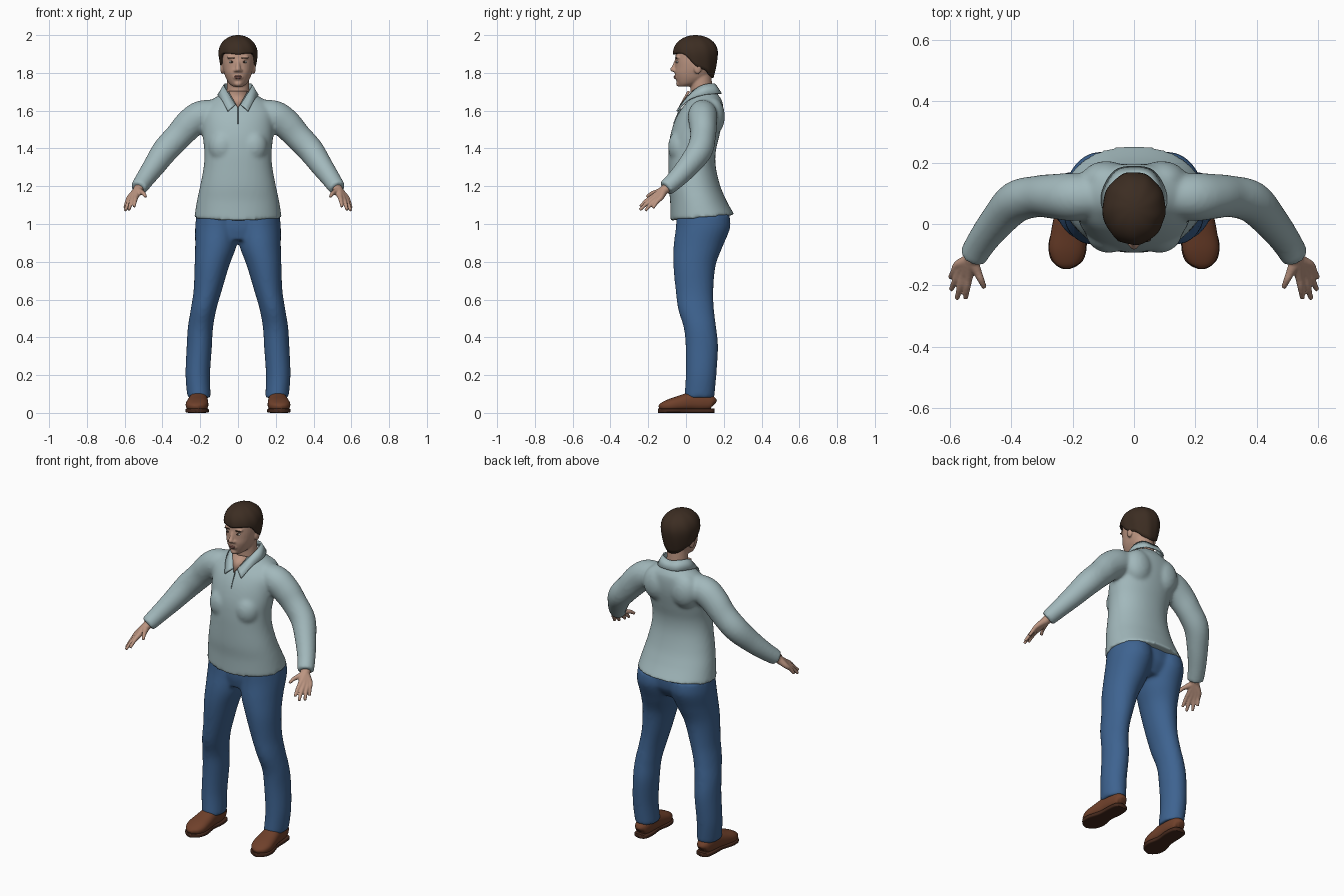
import bpy, bmesh, math
from mathutils import Vector, Matrix

if "Cube" in bpy.data.objects:
    bpy.data.objects.remove(bpy.data.objects["Cube"])


def material(name, *rgb):
    m = bpy.data.materials.new(name)
    m.use_nodes = True
    m.diffuse_color = (*rgb, 1)
    m.node_tree.nodes["Principled BSDF"].inputs["Base Color"].default_value = (*rgb, 1)
    return m


SHIRT = material("pale blue cotton", .36, .48, .50)
SEAM = material("shirt seam", .16, .22, .23)
DENIM = material("blue denim", .048, .125, .28)
SKIN = material("skin", .50, .30, .22)
LIP = material("lips", .36, .16, .13)
HAIR = material("dark brown hair", .045, .026, .016)
LEATHER = material("brown leather", .16, .052, .024)
SOLE = material("dark sole", .06, .022, .012)
WHITE = material("eye white", .6, .58, .54)
IRIS = material("dark iris", .03, .018, .012)


def smooth_rows(rows, n=5):
    """Catmull-Rom curve through rows of numbers."""
    ext = [rows[0], *rows, rows[-1]]
    out = []
    for i in range(len(rows) - 1):
        group = ext[i:i + 4]
        for k in range(n):
            t = k / n
            out.append([b + .5 * t * (c - a + t * (2*a - 5*b + 4*c - d + t * (3*(b - c) + d - a)))
                        for a, b, c, d in zip(*group)])
    return out + [list(rows[-1])]


def loft(bm, rows, flat=False, side=1, power=2, count=32):
    """Closed loft; a row is x, y, z, half width, half depth."""
    rows = smooth_rows(rows)
    rings = []
    for i, (x, y, z, a, b) in enumerate(rows):
        u, v = Vector((1, 0, 0)), Vector((0, 1, 0))
        if not flat:
            t = Vector(rows[min(i + 1, len(rows) - 1)][:3]) - Vector(rows[max(i - 1, 0)][:3])
            u = t.cross(Vector((0, 0, 1))).normalized()
            v = u.cross(t).normalized()
        ring = []
        for k in range(count):
            ang = math.tau * k / count
            c, s = math.cos(ang), math.sin(ang)
            p = (Vector((x, y, z)) + u * a * math.copysign(abs(c) ** (2 / power), c)
                 + v * b * math.copysign(abs(s) ** (2 / power), s))
            ring.append(bm.verts.new((p.x * side, p.y, p.z)))
        rings.append(ring)
    for r, q in zip(rings, rings[1:]):
        for k in range(count):
            j = (k + 1) % count
            bm.faces.new((r[k], r[j], q[j], q[k]))
    bm.faces.new(rings[0])
    bm.faces.new(rings[-1])


def ball(bm, centre, radii):
    bmesh.ops.create_uvsphere(bm, u_segments=24, v_segments=14, radius=1,
                              matrix=Matrix.Translation(centre) @ Matrix.Diagonal((*radii, 1)))


def pair(bm, centre, radii):
    for s in (1, -1):
        ball(bm, (centre[0] * s, *centre[1:]), radii)


def finish(name, bm, mat, voxel=0, relax=6):
    """Make the object; a voxel size fuses overlapping forms into one skin."""
    bmesh.ops.recalc_face_normals(bm, faces=bm.faces)
    me = bpy.data.meshes.new(name)
    bm.to_mesh(me)
    bm.free()
    me.materials.append(mat)
    for p in me.polygons:
        p.use_smooth = True
    ob = bpy.data.objects.new(name, me)
    bpy.context.collection.objects.link(ob)
    if voxel:
        fuse = ob.modifiers.new("Fuse", "REMESH")
        fuse.mode = "VOXEL"
        fuse.voxel_size = voxel
        fuse.use_smooth_shade = True
        soft = ob.modifiers.new("Soften", "SMOOTH")
        soft.factor = .5
        soft.iterations = relax
    return ob


# Shirt: torso, shoulder blades, chest and sleeves
bm = bmesh.new()
loft(bm, [(0, .088, 1.033, .232, .17), (0, .066, 1.12, .218, .15), (0, .045, 1.2, .201, .137),
          (0, .032, 1.3, .182, .126), (0, .032, 1.38, .178, .125), (0, .045, 1.46, .186, .13),
          (0, .065, 1.54, .19, .127), (0, .083, 1.6, .188, .114), (0, .1, 1.65, .15, .092),
          (0, .1, 1.685, .095, .07), (0, .097, 1.705, .07, .058)], flat=True, power=2.15, count=48)
for v in bm.verts:
    if v.co.z < 1.12:
        v.co.z += (v.co.y - .088) * (1.12 - v.co.z)
pair(bm, (.09, .142, 1.57), (.085, .064, .1))
pair(bm, (.082, -.028, 1.41), (.075, .067, .09))
for s in (1, -1):
    loft(bm, [(.1, .09, 1.6, .06, .06), (.19, .088, 1.575, .078, .08), (.255, .09, 1.53, .074, .08),
              (.315, .09, 1.465, .068, .073), (.385, .072, 1.39, .068, .07), (.445, .01, 1.305, .058, .06),
              (.495, -.055, 1.235, .05, .05), (.527, -.108, 1.188, .046, .044)], side=s)
finish("shirt", bm, SHIRT, .01, 8)

# Folded collar from an upper and a lower edge
edges = [[(0, .156, 1.735), (.05, .142, 1.742), (.073, .09, 1.735), (.056, .034, 1.70), (.014, -.024, 1.632)],
         [(0, .186, 1.69), (.065, .17, 1.69), (.105, .09, 1.683), (.085, .01, 1.655), (.054, -.048, 1.597)]]
bm = bmesh.new()
lines = []
for half in edges:
    mirrored = [(-x, y, z) for x, y, z in half[:0:-1]]
    lines.append([bm.verts.new(p) for p in smooth_rows(mirrored + half)])
top, low = lines
for i in range(len(top) - 1):
    bm.faces.new((top[i], top[i + 1], low[i + 1], low[i]))
collar = finish("collar", bm, SHIRT)
thick = collar.modifiers.new("Thickness", "SOLIDIFY")
thick.thickness = .008
thick.offset = 0

# Open neckline and front seam
bm = bmesh.new()
bm.faces.new([bm.verts.new(p) for p in
              ((-.05, .022, 1.70), (0, -.036, 1.612), (.05, .022, 1.70), (0, .012, 1.70))])
neckline = finish("open_neckline", bm, SKIN)
neckline.modifiers.new("Thickness", "SOLIDIFY").thickness = .006
bm = bmesh.new()
loft(bm, [(0, -.028, 1.612, .002, .004), (0, -.046, 1.575, .002, .004), (0, -.064, 1.53, .002, .004)], count=8)
finish("front_seam", bm, SEAM)

# Trousers: hips and two legs
bm = bmesh.new()
loft(bm, [(0, .07, .915, .16, .1), (0, .085, .98, .21, .128), (0, .088, 1.06, .212, .13)], flat=True)
for s in (1, -1):
    loft(bm, [(.206, .07, .08, .062, .08), (.213, .08, .2, .065, .081), (.205, .084, .35, .067, .086),
              (.199, .074, .45, .067, .086), (.182, .053, .55, .068, .095), (.16, .045, .65, .075, .1),
              (.138, .045, .78, .092, .112), (.118, .064, .88, .109, .13), (.11, .09, .98, .117, .144),
              (.11, .09, 1.05, .11, .14)], flat=True, side=s)
finish("trousers", bm, DENIM, .01, 6)

# Shoes with flat soles
for s, label in ((1, "left"), (-1, "right")):
    bm = bmesh.new()
    loft(bm, [(.207, .15, .045, .012, .015), (.207, .138, .052, .035, .036), (.207, .09, .06, .046, .05),
              (.21, .03, .06, .05, .05), (.214, -.03, .05, .057, .042), (.218, -.085, .04, .059, .034),
              (.22, -.125, .033, .042, .022), (.22, -.143, .028, .012, .01)], side=s, power=2.4)
    finish(label + "_shoe", bm, LEATHER)
    bm = bmesh.new()
    loft(bm, [(.207, .152, .012, .014, .012), (.207, .138, .012, .04, .012), (.207, .08, .012, .048, .012),
              (.212, .01, .012, .046, .012), (.216, -.06, .012, .062, .012), (.219, -.11, .012, .056, .012),
              (.22, -.136, .012, .034, .012), (.22, -.147, .012, .01, .012)], side=s, power=5)
    finish(label + "_sole", bm, SOLE)

# Hands: each finger runs from the wrist through its knuckle to the tip
fingers = [((.54, -.172, 1.145), (.55, -.243, 1.092)), ((.555, -.164, 1.138), (.578, -.244, 1.074)),
           ((.567, -.15, 1.135), (.597, -.215, 1.07)), ((.574, -.133, 1.14), (.6, -.175, 1.084)),
           ((.512, -.155, 1.168), (.488, -.208, 1.143))]
for s, label in ((1, "left"), (-1, "right")):
    bm = bmesh.new()
    for knuckle, tip in fingers:
        middle = [(a + b) / 2 for a, b in zip(knuckle, tip)]
        middle[2] += .006
        loft(bm, [(.51, -.08, 1.21, .027, .027), (.53, -.115, 1.18, .025, .024), (*knuckle, .015, .015),
                  (*middle, .0115, .0115), (*tip, .008, .008)], side=s, count=16)
    finish(label + "_hand", bm, SKIN, .004, 5)

# Head, neck, nose and ears
bm = bmesh.new()
loft(bm, [(0, -.012, 1.727, .024, .024), (0, .01, 1.742, .045, .054), (0, .03, 1.77, .063, .084),
          (0, .038, 1.8, .074, .098), (0, .045, 1.83, .081, .103), (0, .05, 1.87, .085, .107),
          (0, .052, 1.92, .083, .102), (0, .052, 1.96, .066, .08), (0, .05, 1.983, .035, .04)],
     flat=True, power=2.15)
loft(bm, [(0, .085, 1.66, .066, .06), (0, .082, 1.71, .06, .058), (0, .078, 1.8, .058, .056)], flat=True)
loft(bm, [(0, -.052, 1.868, .008, .008), (0, -.061, 1.838, .011, .012), (0, -.068, 1.818, .015, .017),
          (0, -.062, 1.806, .014, .012)], flat=True, count=16)
ball(bm, (0, -.036, 1.743), (.022, .017, .016))
ball(bm, (0, -.046, 1.778), (.03, .016, .016))
pair(bm, (.015, -.06, 1.812), (.009, .011, .008))
pair(bm, (.034, -.042, 1.882), (.026, .014, .008))
pair(bm, (.083, .062, 1.825), (.011, .021, .031))
finish("head", bm, SKIN, .005, 4)

# Facial features
for name, mat, centre, radii in (("eyes", WHITE, (.033, -.044, 1.858), (.015, .009, .007)),
                                 ("irises", IRIS, (.033, -.05, 1.858), (.0065, .005, .0065)),
                                 ("eyebrows", HAIR, (.035, -.052, 1.879), (.02, .007, .004))):
    bm = bmesh.new()
    pair(bm, centre, radii)
    finish(name, bm, mat)
bm = bmesh.new()
ball(bm, (0, -.058, 1.782), (.021, .0075, .005))
ball(bm, (0, -.057, 1.774), (.018, .0085, .006))
finish("lips", bm, LIP)

# Short hair: a cap whose lower edge follows the hairline from brow to nape
hairline = smooth_rows([(z,) for z in (1.897, 1.903, 1.897, 1.838, 1.812, 1.782, 1.772)], 6)
hairline = [h[0] for h in hairline]
hairline += hairline[-2:0:-1]
bm = bmesh.new()
columns = []
for k, base in enumerate(hairline):
    ang = math.tau * k / len(hairline)
    column = []
    for j in range(16):
        z = base + (2 - base) * math.sin(j / 16 * math.pi / 2)
        up, down = max(0, (z - 1.9) / .1), max(0, (1.9 - z) / .13)
        size = math.sqrt(max(0, 1 - up ** 2.2)) * (1 + .012 * math.sin(9 * ang + 5 * j / 16))
        column.append(bm.verts.new(((.103 - .026 * down ** 1.5) * size * math.sin(ang),
                                    .051 - (.119 - .026 * down ** 1.5) * size * math.cos(ang), z)))
    columns.append(column)
crown = bm.verts.new((0, .051, 2))
for k, c in enumerate(columns):
    d = columns[(k + 1) % len(columns)]
    for j in range(15):
        bm.faces.new((c[j], d[j], d[j + 1], c[j + 1]))
    bm.faces.new((c[-1], d[-1], crown))
cap = finish("hair", bm, HAIR)
thick = cap.modifiers.new("Thickness", "SOLIDIFY")
thick.thickness = .022
thick.offset = -1
